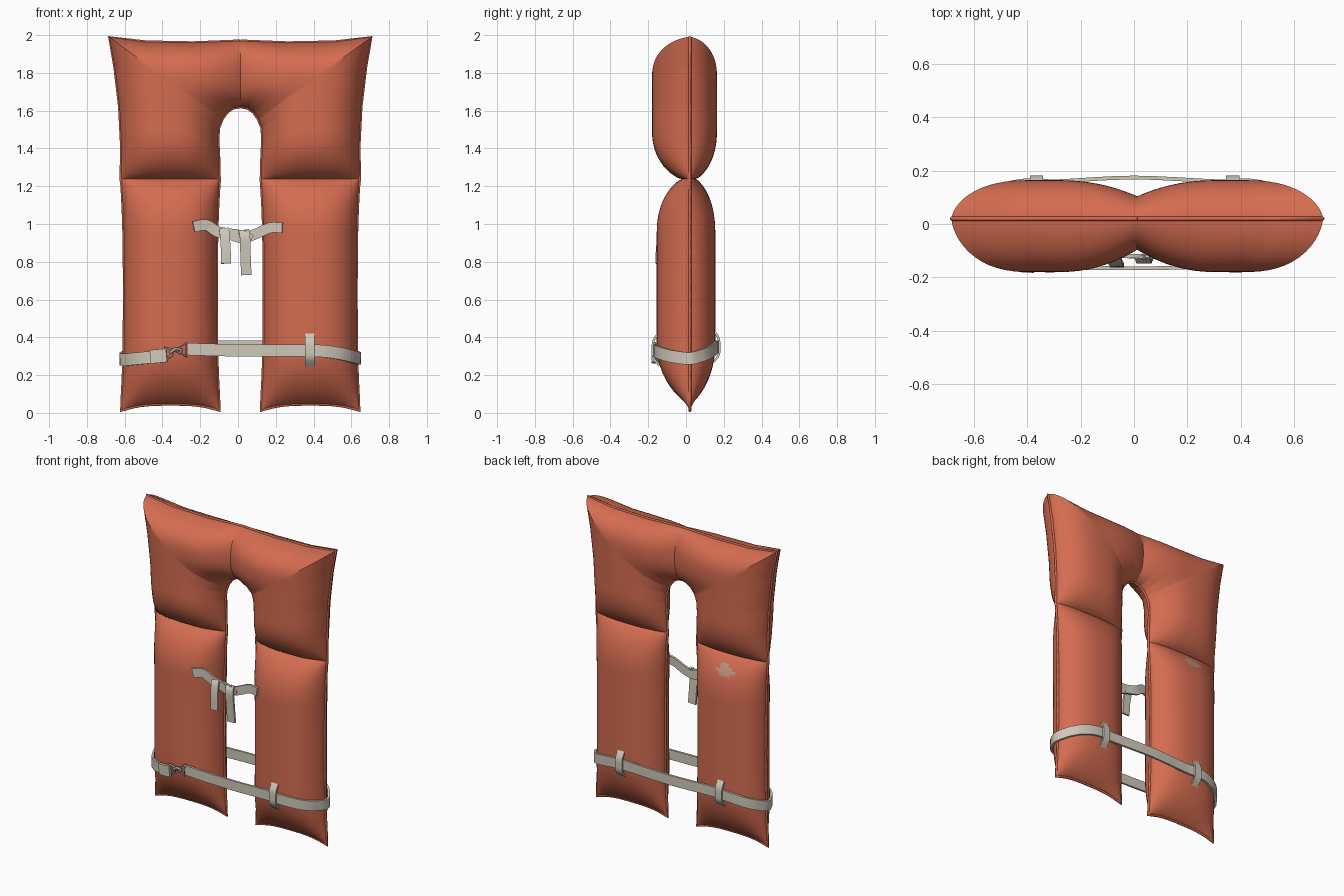
import bpy, bmesh, math
from mathutils import Vector

if "Cube" in bpy.data.objects:
    bpy.data.objects.remove(bpy.data.objects["Cube"])

SEAM = 0.02   # y of the side seam
CX = 0.012    # x of the centre line


def material(name, rgb):
    m = bpy.data.materials.new(name)
    m.diffuse_color = (*rgb, 1)
    m.use_nodes = True
    m.node_tree.nodes["Principled BSDF"].inputs["Base Color"].default_value = m.diffuse_color
    return m


ORANGE = material("orange fabric", (0.66, 0.15, 0.08))
WEBBING = material("pale webbing", (0.62, 0.58, 0.49))
METAL = material("grey metal", (0.36, 0.35, 0.32))
PATCH = material("faded patch", (0.55, 0.30, 0.24))


def finish(name, bm, mats, angle=45):
    bmesh.ops.remove_doubles(bm, verts=bm.verts, dist=0.0004)
    bmesh.ops.recalc_face_normals(bm, faces=bm.faces)
    me = bpy.data.meshes.new(name)
    bm.to_mesh(me)
    bm.free()
    ob = bpy.data.objects.new(name, me)
    bpy.context.collection.objects.link(ob)
    for m in mats:
        me.materials.append(m)
    bpy.ops.object.select_all(action='DESELECT')
    ob.select_set(True)
    bpy.context.view_layer.objects.active = ob
    bpy.ops.object.shade_smooth_by_angle(angle=math.radians(angle))
    return ob


def bulge(w):
    return max(0, 1 - abs(w) ** 2.5) ** 0.6


def ease(d, reach, power):
    s = min(max(d / reach, 0), 1)
    return (1 - (1 - s) ** 2.2) ** power


def grid(bm, fn, ns, nt):
    v = [[bm.verts.new(fn(i / ns, j / nt)) for j in range(nt + 1)] for i in range(ns + 1)]
    for i in range(ns):
        for j in range(nt):
            bm.faces.new((v[i][j], v[i + 1][j], v[i + 1][j + 1], v[i][j + 1]))


# Lower cushion outline: a is -1 (bottom) to 1 (top), w is -1 (inner) to 1 (outer)
def lower_xz(a, w):
    x = 0.37 + (0.245 + 0.017 * abs(a) ** 3) * w
    bottom, top = 0.045 - 0.035 * abs(w) ** 3, 1.252
    return x, bottom + (top - bottom) * (a + 1) / 2


# Upper cushion outline: matching points on the outer and the inner (neck) edge
OUTER = [(.632, 1.225), (.630, 1.42), (.640, 1.62), (.665, 1.83), (.695, 1.99),
         (.5, 1.965), (.25, 1.96), (0, 1.97)]
INNER = [(.11, 1.225), (.113, 1.36), (.118, 1.45), (.113, 1.51), (.095, 1.555),
         (.07, 1.59), (.04, 1.612), (0, 1.62)]


def upper_xz(s, w):
    f = s * 7
    i = min(int(f), 6)
    o = Vector(OUTER[i]).lerp(Vector(OUTER[i + 1]), f - i)
    n = Vector(INNER[i]).lerp(Vector(INNER[i + 1]), f - i)
    return n.lerp(o, (w + 1) / 2)


def lower_point(s, t, side, face):
    a, w = -math.cos(math.pi * s), -math.cos(math.pi * t)
    x, z = lower_xz(a, w)
    z0, z1 = lower_xz(-1, w)[1], lower_xz(1, w)[1]
    h = bulge(w) * ease(z - z0, 0.33, 0.8) * ease(z1 - z, 0.3, 0.6)
    return (CX + side * x, SEAM * (1 - h) + face * 0.155 * h, z)


def upper_point(s, t, side, face):
    w = -math.cos(math.pi * t)
    x, z = upper_xz(s, w)
    centre = 0.58 + 0.42 * ease(x, 0.3, 1)
    h = bulge(w) * ease(z - 1.225, 0.27, 0.6) * centre
    return (CX + side * x, SEAM * (1 - h) - 0.008 * h + face * 0.172 * h, z)


# Two lower cushions, the left one with a faded spot on its back
for side, label in ((-1, "left"), (1, "right")):
    bm = bmesh.new()
    for face in (-1, 1):
        grid(bm, lambda s, t: lower_point(s, t, side, face), 56, 28)
    for f in bm.faces:
        c = f.calc_center_median()
        if c.y > 0.05 and ((c.x + 0.37) / 0.06) ** 2 + ((c.z - 1.15) / 0.04) ** 2 < 1:
            f.material_index = 1
    finish(label + "_lower_cushion", bm, [ORANGE, PATCH])

# Upper cushion: both halves joined at the pinched centre seam
bm = bmesh.new()
for side in (-1, 1):
    for face in (-1, 1):
        grid(bm, lambda s, t: upper_point(s, t, side, face), 56, 28)
finish("upper_cushion", bm, [ORANGE], 35)


def tube(name, pts, radius, mat, closed=False):
    cu = bpy.data.curves.new(name, 'CURVE')
    cu.dimensions = '3D'
    cu.bevel_depth, cu.bevel_resolution = radius, 1
    cu.use_fill_caps = True
    sp = cu.splines.new('POLY')
    sp.points.add(len(pts) - 1)
    for p, co in zip(sp.points, pts):
        p.co = (*co, 1)
    sp.use_cyclic_u = closed
    cu.materials.append(mat)
    ob = bpy.data.objects.new(name, cu)
    bpy.context.collection.objects.link(ob)


# Seam piping along the cushion edges
for side, label in ((-1, "left"), (1, "right")):
    k = [-1 + i / 8 for i in range(17)]
    path = [lower_xz(-a, -1) for a in k] + [lower_xz(-1, w) for w in k[1:]] \
        + [lower_xz(a, 1) for a in k[1:]]
    for part, pts in (("lower", path), ("outer", OUTER), ("neck", INNER)):
        tube(f"{label}_{part}_piping", [(CX + side * x, SEAM, z) for x, z in pts], 0.008, ORANGE)


# Flat webbing swept along a smooth path
def strap(name, pts, width=0.065, thick=0.014, across=(0, 0, 1), mat=WEBBING):
    p = [Vector(q) for q in pts]
    p = [2 * p[0] - p[1]] + p + [2 * p[-1] - p[-2]]
    path = []
    for i in range(1, len(p) - 2):
        a, b, c, d = p[i - 1:i + 3]
        for k in range(4):
            t = k / 4
            path.append(0.5 * (2 * b + (c - a) * t + (2 * a - 5 * b + 4 * c - d) * t ** 2
                               + (3 * b - a - 3 * c + d) * t ** 3))
    path.append(p[-2])
    bm = bmesh.new()
    rings = []
    for i, q in enumerate(path):
        tan = (path[min(i + 1, len(path) - 1)] - path[max(i - 1, 0)]).normalized()
        n = tan.cross(Vector(across)).normalized()
        wd = n.cross(tan) * width / 2
        n *= thick / 2
        rings.append([bm.verts.new(q + v) for v in (wd + n, wd - n, -wd - n, -wd + n)])
    for r0, r1 in zip(rings, rings[1:]):
        for j in range(4):
            bm.faces.new((r0[j], r0[(j + 1) % 4], r1[(j + 1) % 4], r1[j]))
    bm.faces.new(rings[0])
    bm.faces.new(rings[-1])
    return finish(name, bm, [mat], 40)


def on_cushion(w, side, face, z):
    g = bulge(w)
    return (CX + side * (0.37 + 0.25 * w), SEAM * (1 - g) + face * (0.15 * g + 0.014), z)


# Waist belt: front, round the right side, across the back, round the left side
W = [-0.3, 0, 0.3, 0.6, 0.8, 0.93]
front = lambda w: 0.33 - 0.04 * max(w, 0) ** 2
back = lambda w: 0.35 - 0.055 * max(w, 0) ** 2
belt = [(-0.27, -0.163, 0.338), (-0.1, -0.165, 0.333), (0.1, -0.165, 0.33)]
belt += [on_cushion(w, 1, -1, front(w)) for w in W] + [(CX + 0.632, SEAM, 0.288)]
belt += [on_cushion(w, 1, 1, back(w)) for w in W[::-1]] + [(0, 0.174, 0.35)]
belt += [on_cushion(w, -1, 1, back(w)) for w in W] + [(CX - 0.632, SEAM, 0.285)]
belt += [on_cushion(w, -1, -1, 0.305 - 0.025 * w) for w in (0.93, 0.8, 0.6, 0.3, 0.1)]
strap("waist_belt", belt)
strap("belt_end_fold", [on_cushion(w, -1, -1.06, 0.307 - 0.025 * w) for w in (0.42, 0.25, 0.08)],
      0.072, 0.02)

# Belt loops: one in front, two behind
for name, x, f in (("front_belt_loop", 0.38, -1), ("back_left_belt_loop", -0.365, 1),
                   ("back_right_belt_loop", 0.37, 1)):
    zc = 0.335 if f < 0 else 0.35
    strap(name, [(x, f * y, zc + dz) for y, dz in
                 ((.148, .085), (.172, .045), (.176, 0), (.172, -.045), (.14, -.085))],
          0.05, 0.012, (1, 0, 0))

# Snap hook and triangular ring
tube("buckle_ring", [(-0.275, -0.165, 0.37), (-0.275, -0.165, 0.3), (-0.335, -0.165, 0.328)],
     0.008, METAL, True)
tube("hook_frame", [(-0.385, -0.165, 0.345), (-0.385, -0.165, 0.28), (-0.35, -0.165, 0.305),
                    (-0.35, -0.165, 0.335)], 0.008, METAL, True)
tube("hook_arm", [(-0.36, -0.165, 0.318), (-0.33, -0.172, 0.34), (-0.3, -0.172, 0.335),
                  (-0.31, -0.168, 0.315)], 0.009, METAL)

# Chest tie: two bands, crossed knot and two hanging tails
strap("left_tie_band", [(-0.235, -0.138, 0.985), (-0.17, -0.124, 0.995), (-0.11, -0.115, 0.96),
                        (-0.04, -0.12, 0.945), (0.03, -0.125, 0.925), (0.06, -0.125, 0.955)], 0.058)
strap("right_tie_band", [(0.235, -0.13, 0.98), (0.17, -0.118, 0.98), (0.1, -0.115, 0.95),
                         (0.04, -0.118, 0.93), (-0.01, -0.12, 0.945), (-0.08, -0.12, 0.95)], 0.055)
strap("left_tie_tail", [(-0.075, -0.125, 0.975), (-0.07, -0.142, 0.94), (-0.065, -0.152, 0.87),
                        (-0.063, -0.155, 0.79)], 0.052, 0.014, (1, 0, 0))
strap("right_tie_tail", [(0.03, -0.122, 0.965), (0.037, -0.14, 0.93), (0.04, -0.135, 0.83),
                         (0.044, -0.13, 0.73)], 0.055, 0.014, (1, 0, 0))
